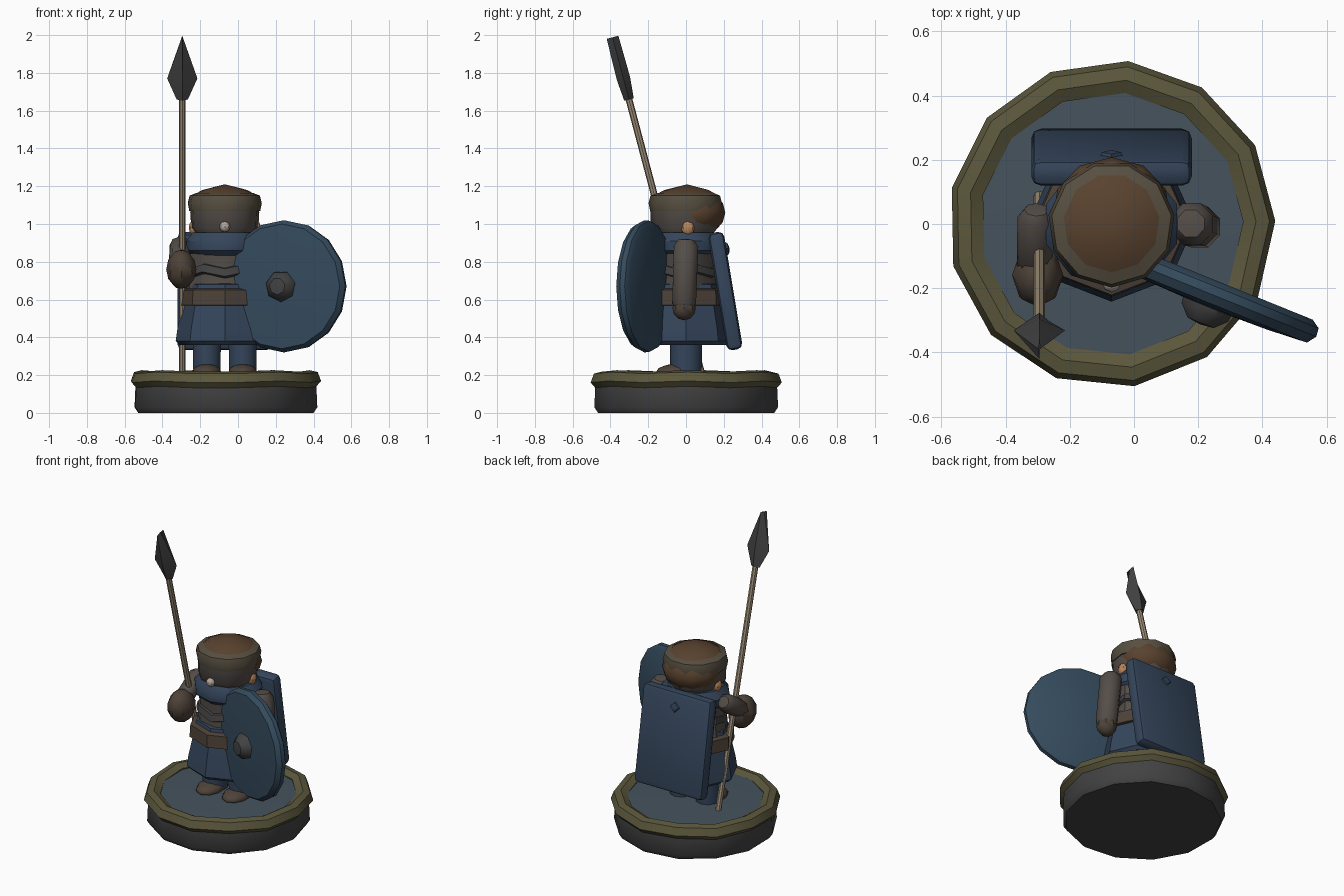
import bpy, bmesh, math
from mathutils import Matrix, Vector

if "Cube" in bpy.data.objects:
    bpy.data.objects.remove(bpy.data.objects["Cube"])

CX = -0.07  # figure and base axis


def mat(name, rgb):
    m = bpy.data.materials.new(name)
    m.diffuse_color = (*rgb, 1)
    m.use_nodes = True
    m.node_tree.nodes["Principled BSDF"].inputs["Base Color"].default_value = m.diffuse_color
    return m


BLUE = mat("blue_cloth", (0.035, 0.06, 0.105))
SHIELD = mat("shield_blue", (0.035, 0.07, 0.11))
OLIVE = mat("olive", (0.105, 0.095, 0.045))
STONE = mat("dark_grey", (0.055, 0.055, 0.055))
GROUND = mat("slate", (0.06, 0.085, 0.11))
BROWN = mat("brown", (0.10, 0.055, 0.028))
LEATHER = mat("leather", (0.075, 0.055, 0.04))
SLEEVE = mat("sleeve", (0.09, 0.075, 0.065))
BAND = mat("hat_band", (0.095, 0.078, 0.052))
WOOD = mat("wood", (0.33, 0.26, 0.18))
SKIN = mat("skin", (0.50, 0.24, 0.10))
NOSE = mat("nose", (0.45, 0.38, 0.33))


def finish(name, bm, m, xf, angle=40):
    bmesh.ops.remove_doubles(bm, verts=bm.verts, dist=1e-5)
    bmesh.ops.recalc_face_normals(bm, faces=bm.faces)
    me = bpy.data.meshes.new(name)
    bm.to_mesh(me)
    bm.free()
    me.materials.append(m)
    ob = bpy.data.objects.new(name, me)
    bpy.context.collection.objects.link(ob)
    ob.matrix_world = xf
    bpy.ops.object.select_all(action='DESELECT')
    ob.select_set(True)
    bpy.context.view_layer.objects.active = ob
    bpy.ops.object.shade_smooth_by_angle(angle=math.radians(angle))
    return ob


def lathe(name, prof, n, m, xf=None, start=-90, scale=(1, 1), closed=False, wave=0):
    """Revolve (radius, height) points around local z with n sides."""
    bm = bmesh.new()
    rings = []
    for r, z in prof:
        ring = []
        for i in range(n):
            a = math.radians(start) + 2 * math.pi * i / n
            w = wave * (1 if i % 2 else -1) * (r > 0)
            ring.append(bm.verts.new((r * math.cos(a) * scale[0], r * math.sin(a) * scale[1], z + w)))
        rings.append(ring)
    pairs = list(zip(rings, rings[1:])) + ([(rings[-1], rings[0])] if closed else [])
    for a, b in pairs:
        for i in range(n):
            j = (i + 1) % n
            bm.faces.new((a[i], a[j], b[j], b[i]))
    bmesh.ops.dissolve_degenerate(bm, dist=1e-5, edges=bm.edges)
    return finish(name, bm, m, xf or Matrix.Translation((CX, 0, 0)))


def along(p, d):
    """Frame at p with local z pointing along d."""
    return Matrix.Translation(p) @ Vector(d).to_track_quat('Z', 'Y').to_matrix().to_4x4()


def limb(name, p, q, r0, r1, n, m):
    """Round-ended tapered limb from p to q."""
    p, q = Vector(p), Vector(q)
    l = (q - p).length
    prof = [(0, -r0 * .6), (r0 * .65, -r0 * .5), (r0, 0), (r1, l), (r1 * .65, l + r1 * .5), (0, l + r1 * .6)]
    return lathe(name, prof, n, m, along(p, q - p))


def blob(name, c, s, m, n=10, rings=6, rot=0):
    bm = bmesh.new()
    bmesh.ops.create_uvsphere(bm, u_segments=n, v_segments=rings, radius=1)
    xf = Matrix.Translation(c) @ Matrix.Rotation(rot, 4, 'X') @ Matrix.Diagonal((*s, 1))
    return finish(name, bm, m, xf)


# Base: plinth, rounded rim, ground disc
lathe("plinth", [(0, 0), (0.47, 0), (0.49, 0.03), (0.485, 0.14), (0, 0.14)], 13, STONE, start=-82)
lathe("base_rim", [(0.475, 0.125), (0.51, 0.165), (0.492, 0.212), (0.45, 0.222), (0.41, 0.20), (0.41, 0.13)],
      13, OLIVE, start=-82, closed=True, wave=0.004)
lathe("ground_disc", [(0, 0.13), (0.43, 0.13), (0.43, 0.195), (0.2, 0.205), (0, 0.205)], 13, GROUND, start=-82)

# Legs and boots
for side, x in (("left", -0.165), ("right", 0.025)):
    T = Matrix.Translation((x, 0, 0))
    lathe(side + "_leg", [(0, 0.2), (0.075, 0.2), (0.08, 0.45), (0, 0.45)], 10, BLUE, T, scale=(1, 1.1))
    blob(side + "_boot", (x, -0.045, 0.215), (0.08, 0.115, 0.045), LEATHER)

# Tunic, belt, chest and collar
body = Matrix.Translation((CX, 0, 0))
lathe("tunic_skirt", [(0, 0.37), (0.24, 0.36), (0.26, 0.38), (0.25, 0.45), (0.215, 0.6), (0.2, 0.68), (0, 0.72)],
      8, BLUE, body, scale=(1, 0.93))
lathe("belt", [(0.2, 0.565), (0.243, 0.57), (0.238, 0.65), (0.2, 0.66)], 8, LEATHER, body, scale=(1, 0.93), closed=True)
lathe("chest", [(0, 0.62), (0.2, 0.64), (0.185, 0.76), (0.2, 0.88), (0, 0.92)], 10, SLEEVE, body, scale=(1, 0.85))
lathe("chest_trim", [(0.17, 0.72), (0.205, 0.735), (0.195, 0.775), (0.17, 0.78)], 10, STONE, body,
      scale=(1, 0.9), closed=True, wave=0.012)
lathe("collar", [(0, 0.82), (0.17, 0.825), (0.21, 0.86), (0.215, 0.91), (0.18, 0.955), (0, 0.95)], 10, BLUE, body,
      scale=(1, 0.92))

# Head, hair, ears and nose
lathe("face", [(0, 0.92), (0.14, 0.93), (0.18, 0.98), (0.185, 1.08), (0, 1.1)], 11, SLEEVE,
      Matrix.Translation((CX, -0.005, 0)))
blob("hair", (CX, 0.04, 1.06), (0.185, 0.168, 0.13), BROWN, 11, 8)
blob("nose", (CX, -0.185, 0.985), (0.028, 0.028, 0.028), NOSE, 8, 6)
for side, s in (("left", -1), ("right", 1)):
    blob(side + "_ear", (CX + s * 0.165, 0.01, 0.98), (0.025, 0.035, 0.04), SKIN, 8, 6)

# Cap band and pointed crown
cap = Matrix.Translation((CX, 0, 0))
lathe("cap_band", [(0.15, 1.065), (0.19, 1.07), (0.198, 1.11), (0.188, 1.15), (0.15, 1.165)], 11, BAND, cap, closed=True)
lathe("cap_crown", [(0, 1.1), (0.18, 1.1), (0.165, 1.155), (0.12, 1.18), (0, 1.21)], 11, BROWN,
      Matrix.Translation((CX, 0.005, 0)))

# Arms and hands
limb("spear_arm", (-0.305, 0.02, 0.885), (-0.31, -0.13, 0.79), 0.058, 0.055, 8, SLEEVE)
blob("spear_hand", (-0.3, -0.16, 0.76), (0.08, 0.1, 0.105), LEATHER, 8, 6, 0.3)
limb("shield_arm", (0.18, 0, 0.88), (0.205, -0.01, 0.58), 0.07, 0.068, 8, SLEEVE)
blob("shield_hand", (0.205, -0.01, 0.555), (0.062, 0.062, 0.065), LEATHER, 8, 6)

# Back slab: bevelled, leaning cloak panel with a small clasp
lean = Matrix.Translation((CX, 0.208, 0.645)) @ Matrix.Rotation(0.165, 4, 'X')
bm = bmesh.new()
bmesh.ops.create_cube(bm, size=1, matrix=Matrix.Diagonal((0.5, 0.085, 0.63, 1)))
bmesh.ops.bevel(bm, geom=bm.edges[:], offset=0.03, segments=2, affect='EDGES', profile=0.5)
finish("back_panel", bm, BLUE, lean)
lathe("back_clasp", [(0.035, 0), (0.03, 0.012), (0, 0.02)], 4, BLUE,
      lean @ Matrix.Translation((0, 0.04, 0.22)) @ Matrix.Rotation(-math.pi / 2, 4, 'X'))

# Round shield with boss
sh = along((0.245, -0.215, 0.67), (-0.375, -0.927, 0))
lathe("shield", [(0, -0.025), (0.32, -0.04), (0.347, -0.022), (0.35, 0.005), (0.33, 0.033), (0.2, 0.042), (0, 0.048)],
      16, SHIELD, sh)
lathe("shield_boss", [(0.085, 0.03), (0.08, 0.065), (0.045, 0.1), (0, 0.105)], 7, STONE, sh)

# Spear: shaft and ridged head
foot, axis = Vector((-0.295, 0.085, 0.2)), Vector((0, -0.265, 1)).normalized()
lathe("spear_shaft", [(0, 0), (0.018, 0), (0.018, 1.55), (0, 1.55)], 8, WOOD, along(foot, axis))
bm = bmesh.new()
sections = [(0, 0.03, 0.026), (0.115, 0.08, 0.036), (0.34, 0.003, 0.032)]  # height, half width, half depth
rings = [[bm.verts.new(v) for v in ((w, 0, z), (0, d, z), (-w, 0, z), (0, -d, z))] for z, w, d in sections]
for a, b in zip(rings, rings[1:]):
    for i in range(4):
        bm.faces.new((a[i], a[(i + 1) % 4], b[(i + 1) % 4], b[i]))
bm.faces.new(rings[0])
bm.faces.new(rings[-1])
tip = Matrix.Translation(foot + axis * 1.51) @ Matrix.Rotation(math.atan(0.265), 4, 'X')
finish("spear_head", bm, STONE, tip, 20)
